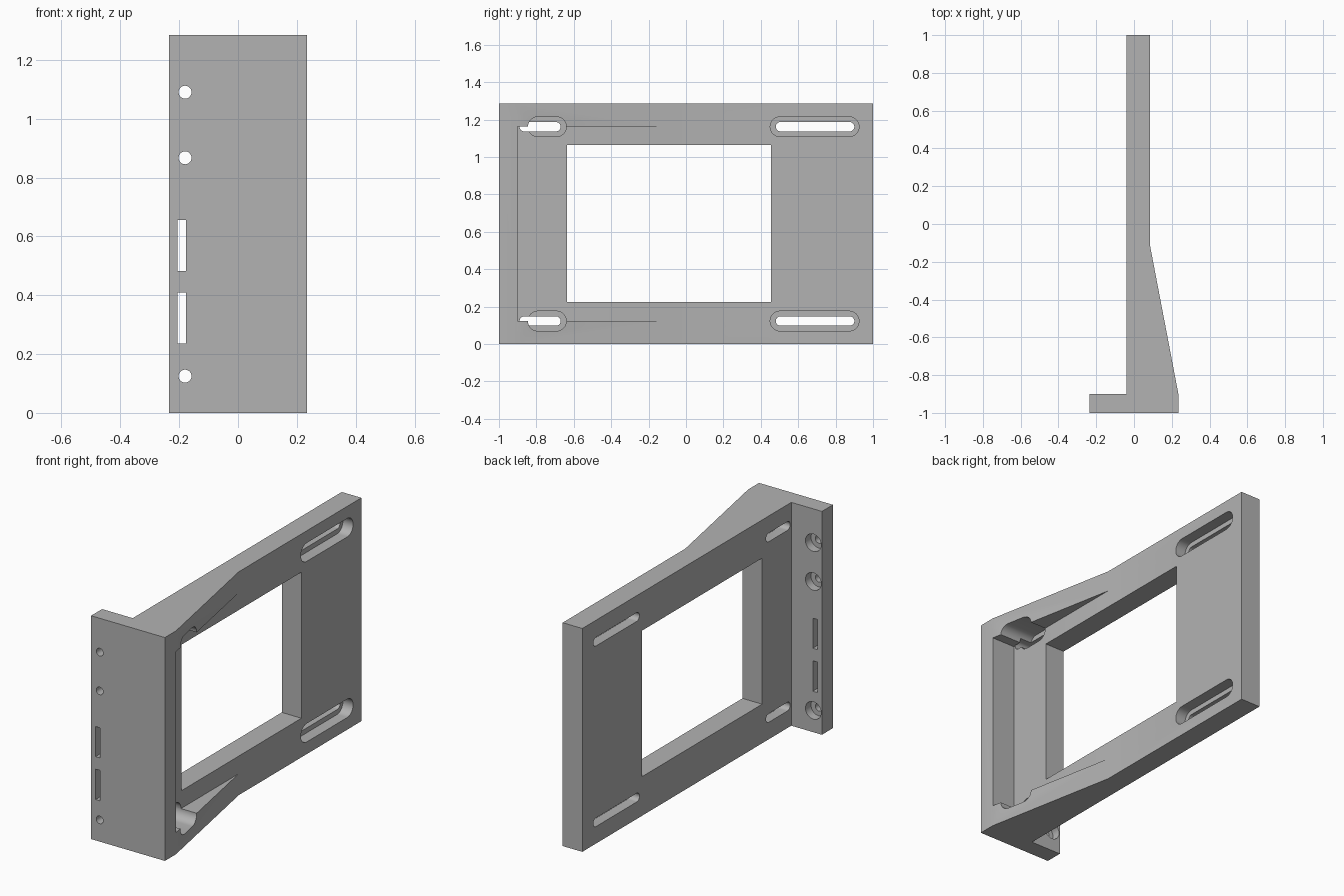
import bpy, bmesh, math

if "Cube" in bpy.data.objects:
    bpy.data.objects.remove(bpy.data.objects["Cube"])

H = 1.285
SLOT_Z = (0.123, 1.162)


def prism(name, pts, axis, lo, hi):
    """Extrude a 2D outline along an axis: x outlines are (y, z), y are (x, z), z are (x, y)."""
    def place(a, b, t):
        return {'x': (t, a, b), 'y': (a, t, b), 'z': (a, b, t)}[axis]
    bm = bmesh.new()
    face = bm.faces.new([bm.verts.new(place(a, b, lo)) for a, b in pts])
    res = bmesh.ops.extrude_face_region(bm, geom=[face])
    move = place(0, 0, hi - lo)
    bmesh.ops.translate(bm, vec=move, verts=[v for v in res['geom'] if isinstance(v, bmesh.types.BMVert)])
    bmesh.ops.recalc_face_normals(bm, faces=bm.faces)
    me = bpy.data.meshes.new(name)
    bm.to_mesh(me)
    bm.free()
    ob = bpy.data.objects.new(name, me)
    bpy.context.collection.objects.link(ob)
    return ob


def rect(a0, a1, b0, b1):
    return [(a0, b0), (a1, b0), (a1, b1), (a0, b1)]


def slot(a0, a1, b, r, n=16):
    """Rounded slot outline from a0 to a1, centred on height b."""
    pts = []
    for c, start in ((a1 - r, -math.pi / 2), (a0 + r, math.pi / 2)):
        for i in range(n + 1):
            t = start + math.pi * i / n
            pts.append((c + r * math.cos(t), b + r * math.sin(t)))
    return pts


def circle(a, b, r, n=32):
    return [(a + r * math.cos(2 * math.pi * i / n), b + r * math.sin(2 * math.pi * i / n)) for i in range(n)]


# Bracket body: plate, front flange and tapered gusset in one outline
body = prism("bracket", [(-0.04, 1), (-0.04, -0.9), (-0.235, -0.9), (-0.235, -1), (0.235, -1),
                         (0.235, -0.9), (0.085, -0.115), (0.085, 1)], 'z', 0, H)

cutters = [
    # Pocket that leaves a rib at the top and bottom of the gusset
    prism("pocket_cut", rect(0.0853, 0.4, -0.9, -0.1), 'z', 0.1235, 1.1645),
    # Window through the plate
    prism("window_cut", rect(-0.635, 0.455, 0.225, 1.065), 'x', -0.3, 0.4),
]
# Counterbored mounting slots
for z in SLOT_Z:
    cutters += [
        prism("long_recess_cut", slot(0.45, 0.925, z, 0.053), 'x', 0.02, 0.4),
        prism("long_slot_cut", slot(0.48, 0.90, z, 0.025), 'x', -0.2, 0.06),
        prism("short_recess_cut", slot(-0.845, -0.64, z, 0.053), 'x', 0.02, 0.4),
        prism("short_slot_cut", slot(-0.89, -0.67, z, 0.025), 'x', -0.2, 0.09),
    ]
# Counterbored flange holes
for z in (0.125, 0.867, 1.09):
    cutters += [
        prism("flange_hole_cut", circle(-0.18, z, 0.022), 'y', -1.2, -0.93),
        prism("flange_recess_cut", circle(-0.18, z, 0.05), 'y', -0.95, -0.8),
    ]
# Rectangular flange slots
for z0, z1 in ((0.235, 0.41), (0.482, 0.655)):
    cutters.append(prism("flange_slot_cut", rect(-0.206, -0.177, z0, z1), 'y', -1.2, -0.8))

# Cut everything out, then remove the cutters
bpy.context.view_layer.objects.active = body
body.select_set(True)
for c in cutters:
    mod = body.modifiers.new(c.name, 'BOOLEAN')
    mod.operation = 'DIFFERENCE'
    mod.solver = 'EXACT'
    mod.object = c
    bpy.ops.object.modifier_apply(modifier=mod.name)
    bpy.data.objects.remove(c, do_unlink=True)

# Single grey finish
grey = bpy.data.materials.new("grey_metal")
grey.diffuse_color = (0.45, 0.45, 0.45, 1)
grey.use_nodes = True
grey.node_tree.nodes["Principled BSDF"].inputs["Base Color"].default_value = grey.diffuse_color
body.data.materials.clear()
body.data.materials.append(grey)
bpy.ops.object.shade_smooth_by_angle(angle=math.radians(30))
